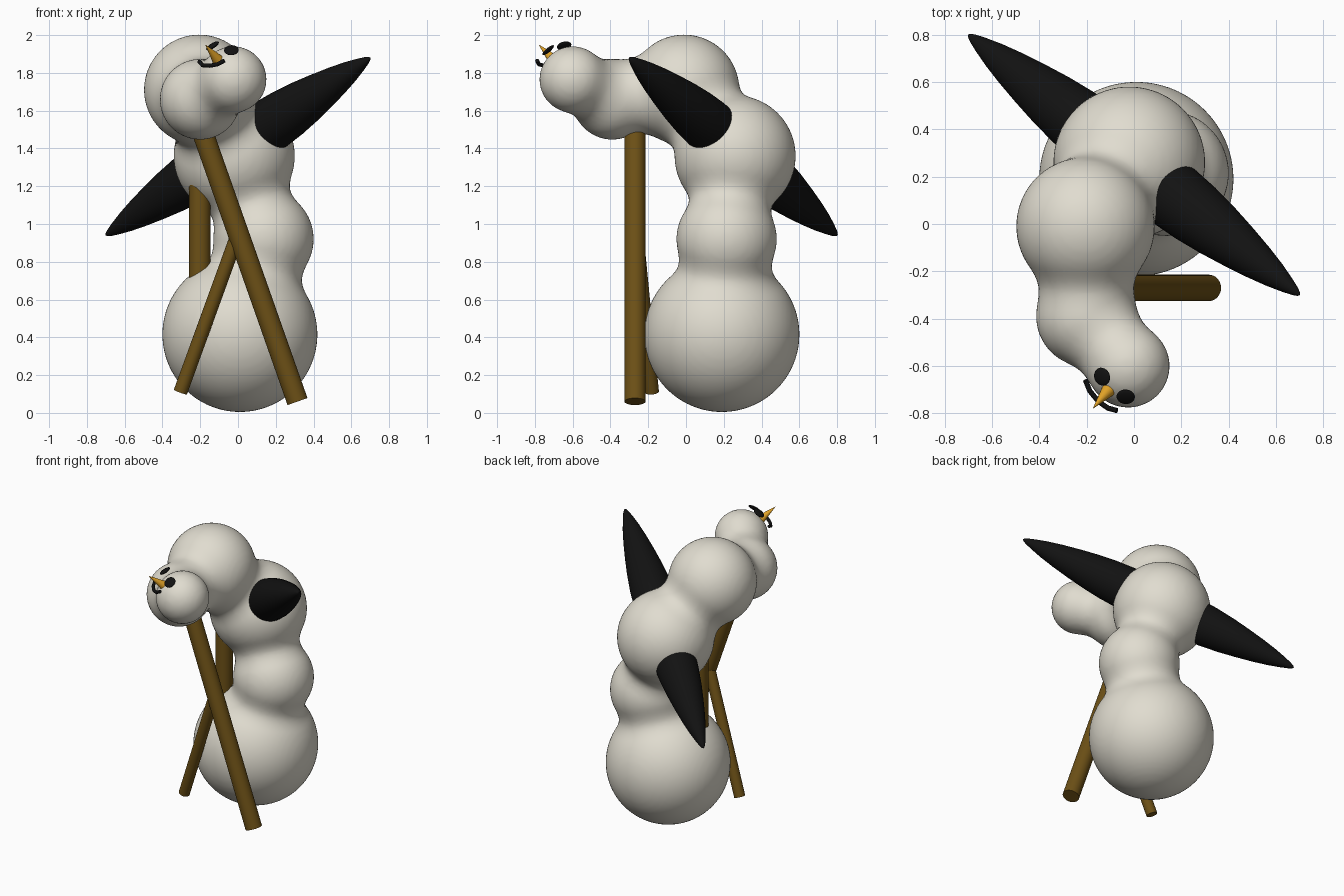
import bpy, bmesh
from math import sqrt, pi, cos, sin
from mathutils import Vector, Matrix

if "Cube" in bpy.data.objects:
    bpy.data.objects.remove(bpy.data.objects["Cube"])


def material(name, rgb):
    m = bpy.data.materials.new(name)
    m.diffuse_color = (*rgb, 1)
    m.use_nodes = True
    m.node_tree.nodes["Principled BSDF"].inputs["Base Color"].default_value = m.diffuse_color
    return m


SNOW = material("snow", (0.75, 0.72, 0.63))
BLACK = material("black", (0.006, 0.006, 0.006))
WOOD = material("wood", (0.15, 0.08, 0.008))
ORANGE = material("orange", (0.75, 0.36, 0.02))


def finish(name, bm, mat, smooth=True):
    me = bpy.data.meshes.new(name)
    bmesh.ops.recalc_face_normals(bm, faces=bm.faces)
    bm.to_mesh(me)
    bm.free()
    ob = bpy.data.objects.new(name, me)
    bpy.context.collection.objects.link(ob)
    me.materials.append(mat)
    bpy.ops.object.select_all(action='DESELECT')
    bpy.context.view_layer.objects.active = ob
    ob.select_set(True)
    if smooth:
        bpy.ops.object.shade_smooth_by_angle(angle=0.7)
    return ob


def rod(name, a, b, r1, r2, mat, seg=32):
    """Cylinder or cone from a to b."""
    a, b = Vector(a), Vector(b)
    d = b - a
    mx = Matrix.Translation((a + b) / 2) @ d.to_track_quat('Z', 'Y').to_matrix().to_4x4()
    bm = bmesh.new()
    bmesh.ops.create_cone(bm, cap_ends=True, segments=seg, radius1=r1, radius2=r2,
                          depth=d.length, matrix=mx)
    return finish(name, bm, mat)


def spindle(name, a, b, profile, mat, seg=40):
    """Lathe of (fraction, radius) points around the line a-b."""
    a, b = Vector(a), Vector(b)
    d = b - a
    rot = d.to_track_quat('Z', 'Y')
    bm = bmesh.new()
    rings = []
    for t, r in profile:
        rings.append([bm.verts.new(a + d * t + rot @ Vector((r * cos(2 * pi * i / seg), r * sin(2 * pi * i / seg), 0)))
                      for i in range(seg)])
    for p, q in zip(rings, rings[1:]):
        for i in range(seg):
            j = (i + 1) % seg
            bm.faces.new((p[i], p[j], q[j], q[i]))
    bm.faces.new(rings[0])
    bm.faces.new(rings[-1])
    return finish(name, bm, mat)


# Snow body: chain of balls with soft blended joints
BALLS = [((0.01, 0.19, 0.415), 0.41), ((0.135, 0.215, 0.92), 0.265),
         ((-0.02, 0.26, 1.36), 0.32), ((-0.205, -0.01, 1.71), 0.292),
         ((-0.2, -0.39, 1.66), 0.213), ((-0.025, -0.6, 1.765), 0.175)]
BALLS = [(Vector(c), r) for c, r in BALLS]
BLEND = 0.12


def field(p):
    f = None
    for c, r in BALLS:
        d = (p - c).length - r
        if f is None:
            f = d
        else:
            h = max(BLEND - abs(f - d), 0) / BLEND
            f = min(f, d) - h * h * BLEND / 4
    return f


bm = bmesh.new()
for c, r in BALLS:
    bmesh.ops.create_icosphere(bm, subdivisions=4, radius=r, matrix=Matrix.Translation(c))
body = finish("snow_body", bm, SNOW)
rm = body.modifiers.new("merge", 'REMESH')
rm.mode = 'VOXEL'
rm.voxel_size = 0.022
bpy.ops.object.modifier_apply(modifier=rm.name)
E = 0.002
AXES = [Vector((E, 0, 0)), Vector((0, E, 0)), Vector((0, 0, E))]
for v in body.data.vertices:
    p = v.co.copy()
    for _ in range(4):
        f = field(p)
        g = Vector([(field(p + a) - field(p - a)) / (2 * E) for a in AXES])
        p -= g * (f / max(g.length_squared, 0.1))
    v.co = p
body.data.update()
bpy.ops.object.shade_smooth()

# Tapered arms
ARM = [(0.16, 0.142), (0.25, 0.143), (0.37, 0.136), (0.5, 0.121), (0.62, 0.102),
       (0.74, 0.08), (0.84, 0.058), (0.92, 0.036), (0.97, 0.02), (0.993, 0.009), (1, 0.001)]
for side, name in ((1, "right_arm"), (-1, "left_arm")):
    mid = Vector((0, 0.25, 1.41))
    spindle(name, mid, mid + side * Vector((0.7, -0.55, 0.47)), ARM, BLACK)

# Wooden props
rod("long_prop", (0.315, -0.27, 0.06), (-0.21, -0.27, 1.55), 0.056, 0.056, WOOD)
rod("short_prop", (-0.305, -0.18, 0.11), (0.0, -0.262, 0.95), 0.037, 0.037, WOOD)
rod("back_prop", (-0.202, 0.13, 0.55), (-0.202, 0.13, 1.35), 0.057, 0.057, WOOD)

# Carrot nose
rod("nose", (-0.108, -0.702, 1.87), (-0.172, -0.778, 1.948), 0.03, 0.001, ORANGE, 24)

# Eyes: flattened balls facing away from the head
head = BALLS[-1][0]
for i, c in enumerate([(-0.135, -0.645, 1.943), (-0.035, -0.73, 1.92)]):
    c = Vector(c)
    q = (c - head).to_track_quat('Z', 'Y').to_matrix().to_4x4()
    bm = bmesh.new()
    bmesh.ops.create_uvsphere(bm, u_segments=24, v_segments=12, radius=0.039,
                              matrix=Matrix.Translation(c) @ q @ Matrix.Diagonal((1, 1, 0.3, 1)))
    finish(("left_eye", "right_eye")[i], bm, BLACK)

# Thin smile
cu = bpy.data.curves.new("mouth", 'CURVE')
cu.dimensions = '3D'
cu.bevel_depth = 0.011
cu.bevel_resolution = 2
cu.use_fill_caps = True
sp = cu.splines.new('POLY')
MOUTH = [(-0.205, -0.66, 1.86), (-0.187, -0.705, 1.84), (-0.15, -0.75, 1.838),
         (-0.11, -0.778, 1.845), (-0.072, -0.788, 1.865)]
sp.points.add(len(MOUTH) - 1)
for pt, co in zip(sp.points, MOUTH):
    pt.co = (*co, 1)
mouth = bpy.data.objects.new("mouth", cu)
bpy.context.collection.objects.link(mouth)
cu.materials.append(BLACK)
